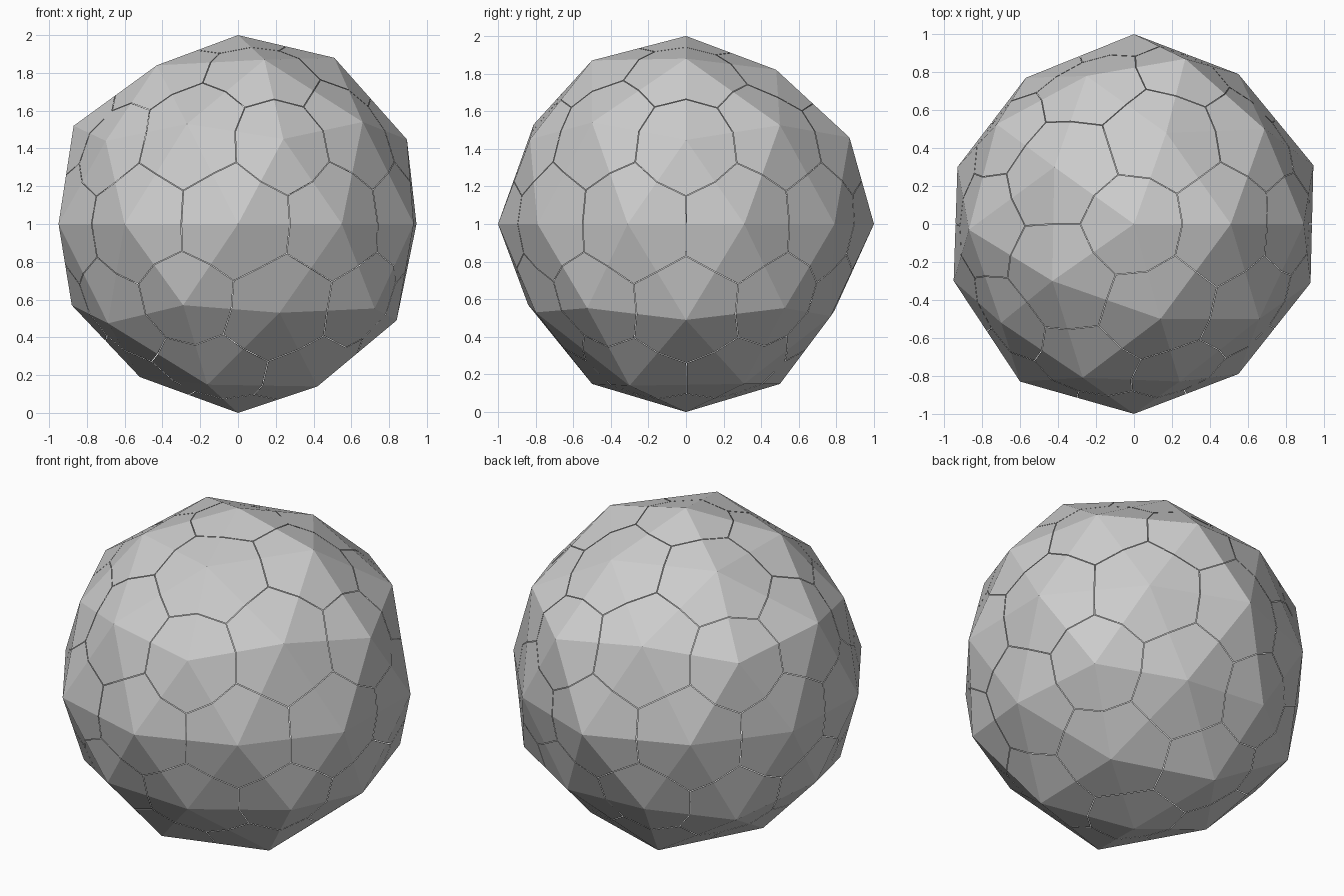
import bpy, bmesh
from mathutils import Vector

if "Cube" in bpy.data.objects:
    bpy.data.objects.remove(bpy.data.objects["Cube"])

stone = bpy.data.materials.new("light grey")
stone.diffuse_color = (0.6, 0.6, 0.6, 1)
stone.use_nodes = True
stone.node_tree.nodes["Principled BSDF"].inputs["Base Color"].default_value = stone.diffuse_color

# Faceted ball: icosphere whose corners are slightly uneven
ball = bmesh.new()
bmesh.ops.create_icosphere(ball, subdivisions=2, radius=1)
uneven = [
    (.51, 0, .88), (.14, -.5, .87), (.17, .48, .82), (-.43, -.3, .84), (-.42, .3, .84),
    (.24, -.83, .45), (-.27, -.81, .53), (.27, .87, .46), (-.25, .78, .52),
    (.66, -.5, .54), (-.87, -.03, .52), (-.7, -.52, .44),
    (.945, .31, 0), (.93, -.31, 0), (.55, .79, 0), (.55, -.79, 0),
    (-.57, .77, 0), (-.6, -.83, 0), (-.93, .3, 0), (-.95, -.3, 0),
    (.84, 0, -.51), (-.29, -.84, -.43), (.22, -.8, -.47), (-.27, .79, -.46),
    (.26, .77, -.49), (-.88, 0, -.43), (-.52, 0, -.81), (.42, -.3, -.86),
]
base = [(v, v.co.copy()) for v in ball.verts]
for p in uneven:
    p = Vector(p)
    min(base, key=lambda b: (b[1] - p).length)[0].co = p

# Panels: one five or six sided patch round each corner, with hairline gaps between
SHRINK = 0.994
panels = bmesh.new()
for f in ball.faces:
    centre = f.calc_center_median()
    for loop in f.loops:
        a = loop.vert.co
        after = (a + loop.link_loop_next.vert.co) / 2
        before = (a + loop.link_loop_prev.vert.co) / 2
        rim = [a.lerp(p, SHRINK) for p in (after, centre, before)]
        panels.faces.new([panels.verts.new(p) for p in [a] + rim])
bmesh.ops.remove_doubles(panels, verts=panels.verts[:], dist=0.0001)

me = bpy.data.meshes.new("ball_panels")
panels.to_mesh(me)
me.materials.append(stone)
ob = bpy.data.objects.new("ball_panels", me)
ob.location.z = 1
bpy.context.collection.objects.link(ob)
